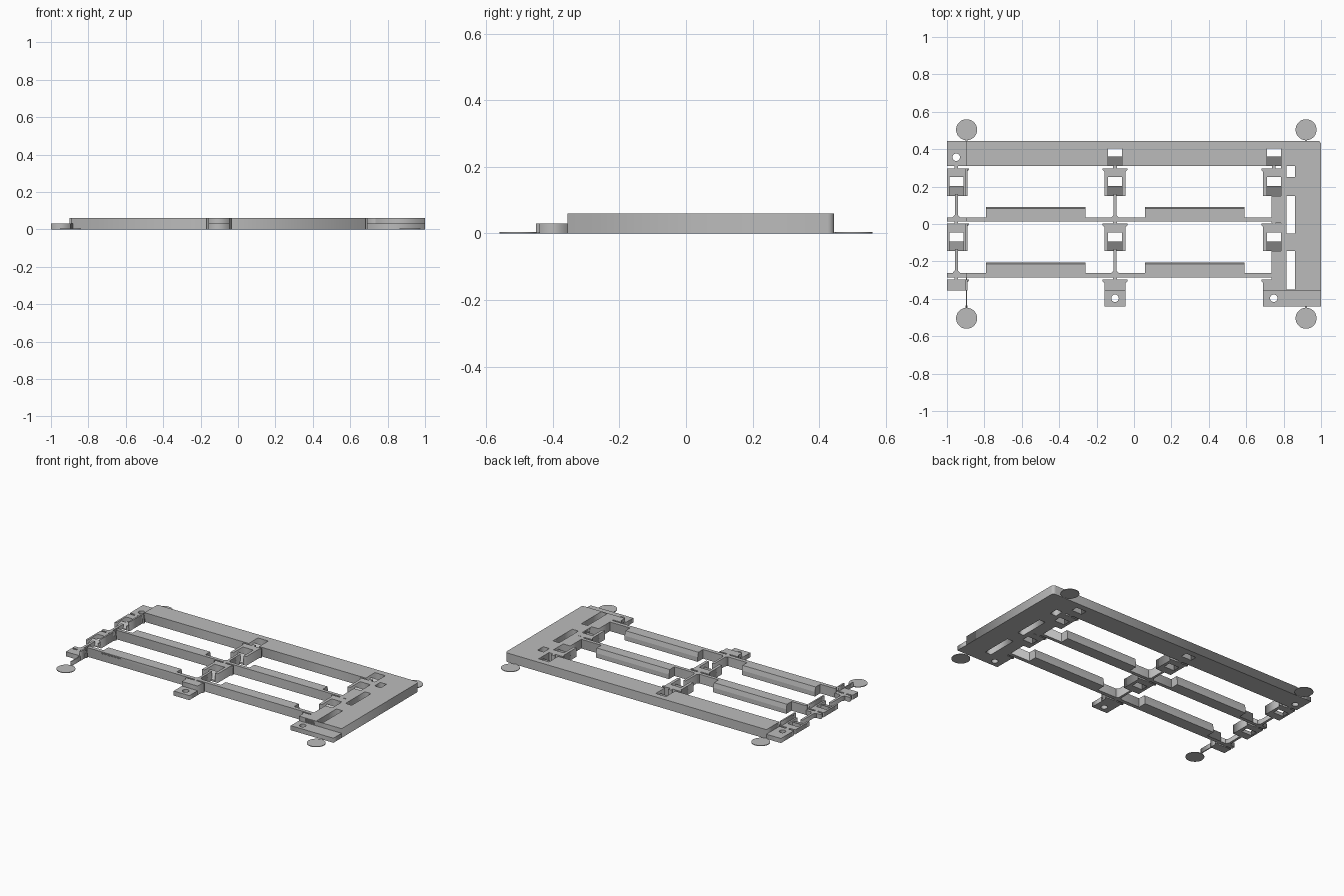
import bpy, math

old = bpy.data.objects.get("Cube")
if old:
    bpy.data.objects.remove(old, do_unlink=True)

grey = bpy.data.materials.new("plain_grey")
grey.use_nodes = True
colour = (0.5, 0.5, 0.5, 1)
grey.diffuse_color = colour
grey.node_tree.nodes["Principled BSDF"].inputs["Base Color"].default_value = colour

FULL, LOW = 0.06, 0.03
STEP_X = -0.895                      # the model is half height left of this
COLUMNS = {"left": -0.95, "middle": -0.1015, "right": 0.7475}
BODY, FLARE, SLOT = 0.057, 0.067, 0.0375


def add(name, mesh):
    mesh.materials.clear()
    mesh.materials.append(grey)
    obj = bpy.data.objects.new(name, mesh)
    bpy.context.collection.objects.link(obj)
    return obj


def rect(x0, x1, y0, y1):
    return [(x0, y0), (x1, y0), (x1, y1), (x0, y1)]


def circle(x, y, r, n=32):
    return [(x + r * math.cos(2 * math.pi * i / n),
             y + r * math.sin(2 * math.pi * i / n)) for i in range(n)]


def plate(name, height, outline, *holes):
    """Flat part standing on the ground, with holes."""
    curve = bpy.data.curves.new(name, "CURVE")
    curve.dimensions = "2D"
    curve.fill_mode = "BOTH"
    curve.extrude = height / 2
    for loop in (outline, *holes):
        spline = curve.splines.new("POLY")
        spline.points.add(len(loop) - 1)
        for point, (x, y) in zip(spline.points, loop):
            point.co = (x, y, 0, 1)
        spline.use_cyclic_u = True
    temp = bpy.data.objects.new(name + "_outline", curve)
    bpy.context.collection.objects.link(temp)
    bpy.context.view_layer.update()
    graph = bpy.context.evaluated_depsgraph_get()
    mesh = bpy.data.meshes.new_from_object(temp.evaluated_get(graph))
    bpy.data.objects.remove(temp, do_unlink=True)
    for v in mesh.vertices:
        v.co.z += height / 2
    return add(name, mesh)


def long_prism(name, x0, x1, profile):
    """Side profile in y and z, swept along x."""
    n = len(profile)
    verts = [(x, y, z) for x in (x0, x1) for y, z in profile]
    faces = [tuple(reversed(range(n))), tuple(range(n, 2 * n))]
    faces += [(i, (i + 1) % n, n + (i + 1) % n, n + i) for i in range(n)]
    mesh = bpy.data.meshes.new(name)
    mesh.from_pydata(verts, [], faces)
    return add(name, mesh)


def ramp(name, cx, y0, height):
    """Sloped latch in the front half of a slot."""
    long_prism(name, cx - SLOT, cx + SLOT,
               [(y0, 0), (y0 + 0.052, 0), (y0 + 0.052, height * 0.75), (y0, height * 0.2)])


def flared(cx, y0, y1):
    """Block outline with a wider lip along its back."""
    left = max(cx - BODY, -1)
    wide = max(cx - FLARE, -1)
    return [(cx + BODY, y0), (cx + BODY, y1 - 0.018), (cx + FLARE, y1 - 0.008),
            (cx + FLARE, y1), (wide, y1), (wide, y1 - 0.008), (left, y1 - 0.018), (left, y0)]


# Back beam and end panel in one piece, with a rounded corner
frame = [(STEP_X, 0.445), (STEP_X, 0.31)]
for side in ("middle", "right"):
    a, b = COLUMNS[side] - SLOT, COLUMNS[side] + SLOT
    frame += [(a, 0.31), (a, 0.405), (b, 0.405), (b, 0.31)]
    ramp(side + "_beam_ramp", COLUMNS[side], 0.31, FULL)
inner, edge = COLUMNS["right"] + SLOT, 0.735
frame += [(inner, 0.15), (edge, 0.15), (edge, 0.005), (inner, 0.005),
          (inner, -0.145), (edge, -0.145), (edge, -0.355), (1, -0.355)]
frame += [(0.98 + 0.02 * math.cos(t * math.pi / 12), 0.425 + 0.02 * math.sin(t * math.pi / 12))
          for t in range(7)]
plate("main_frame", FULL, frame,
      *[rect(0.815, 0.86, a, b) for a, b in ((0.25, 0.31), (-0.05, 0.15), (-0.35, -0.145))])
plate("beam_end_tab", LOW, rect(-1, STEP_X, 0.31, 0.445), circle(-0.95, 0.357, 0.02))

# Cross bars with thicker middle pads
for row, y0, y1 in (("back", 0.013, 0.035), ("front", -0.287, -0.262)):
    plate(row + "_bar", FULL, rect(STEP_X, edge, y0, y1))
    plate(row + "_bar_end", LOW, rect(-1, STEP_X, y0, y1))
    for side, x0, x1 in (("left", -0.79, -0.26), ("right", 0.06, 0.59)):
        long_prism(f"{row}_{side}_pad", x0, x1,
                   [(y0, 0), (y1 + 0.055, 0), (y1 + 0.055, LOW),
                    (y1 + 0.048, FULL), (y0, FULL)])

# Slotted clips, their necks and their webs
for side, cx in COLUMNS.items():
    height = LOW if side == "left" else FULL
    for row, y0, bar_y in (("back", 0.15, 0.03), ("front", -0.145, -0.267)):
        name = f"{side}_{row}_clip"
        top = y0 + 0.147
        slot = [(cx - SLOT, y0), (cx - SLOT, y0 + 0.1),
                (cx + SLOT, y0 + 0.1), (cx + SLOT, y0)]
        plate(name, height, flared(cx, y0, top) + slot)
        ramp(name + "_ramp", cx, y0, height)
        plate(name + "_neck", height, rect(cx - 0.01, cx + 0.01, top - 0.005, top + 0.018))
        if side != "right":
            plate(name + "_web", height,
                  [(cx - 0.025, bar_y), (cx + 0.025, bar_y), (cx + 0.008, bar_y + 0.018),
                   (cx + 0.008, y0 + 0.01), (cx - 0.008, y0 + 0.01), (cx - 0.008, bar_y + 0.018)])
        if side == "left":
            plate(name + "_wall", FULL, rect(STEP_X - 0.006, STEP_X + 0.004, y0, top))
    plate(side + "_front_block", height, flared(cx, -0.355, -0.297))
    plate(side + "_front_neck", height, rect(cx - 0.01, cx + 0.01, -0.3, -0.28))
plate("left_front_wall", FULL, rect(STEP_X - 0.006, STEP_X + 0.004, -0.355, -0.297))

# Low front tabs with screw holes
for side, x1 in (("middle", -0.0445), ("right", 1)):
    cx = COLUMNS[side]
    plate(side + "_front_tab", LOW, rect(cx - BODY, x1, -0.44, -0.355),
          circle(cx, -0.397, 0.02))

# Thin corner discs and their links
plate("front_left_link", LOW, rect(STEP_X - 0.004, STEP_X + 0.003, -0.45, -0.28))
for side, x in (("left", STEP_X), ("right", 0.92)):
    for end, s in (("front", -1), ("back", 1)):
        plate(f"{end}_{side}_disc", 0.004, circle(x, 0.504 * s, 0.056, 48))
        ys = sorted((0.435 * s, 0.46 * s))
        plate(f"{end}_{side}_disc_link", 0.004, rect(x - 0.005, x + 0.005, *ys))
